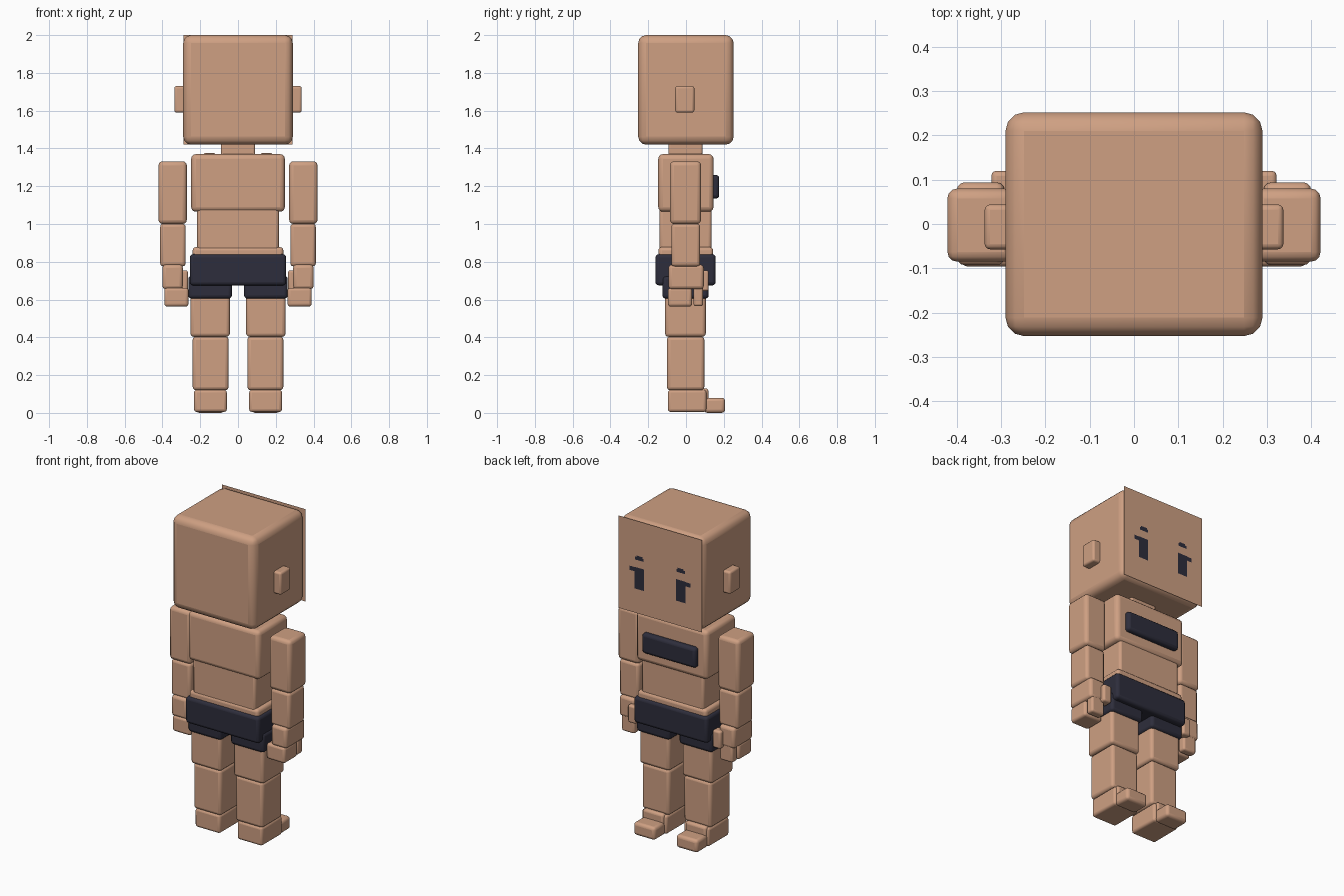
import bpy
import bmesh

if "Cube" in bpy.data.objects:
    bpy.data.objects.remove(bpy.data.objects["Cube"])


def material(name, rgb):
    m = bpy.data.materials.new(name)
    m.diffuse_color = (*rgb, 1.0)
    m.use_nodes = True
    m.node_tree.nodes["Principled BSDF"].inputs["Base Color"].default_value = m.diffuse_color
    return m


skin = material("warm skin", (0.62, 0.35, 0.225))
navy = material("dark navy", (0.027, 0.027, 0.045))


def finish(bm, name, mat):
    mesh = bpy.data.meshes.new(name)
    bm.to_mesh(mesh)
    bm.free()
    mesh.materials.append(mat)
    obj = bpy.data.objects.new(name, mesh)
    bpy.context.collection.objects.link(obj)
    return obj


def block(name, x, y, z, mat=skin, bevel=0.018):
    """Rounded box given by its (min, max) range on each axis."""
    bm = bmesh.new()
    bmesh.ops.create_cube(bm, size=1.0)
    for v in bm.verts:
        v.co = [r[0] if c < 0 else r[1] for c, r in zip(v.co, (x, y, z))]
    obj = finish(bm, name, mat)
    mod = obj.modifiers.new("rounding", 'BEVEL')
    mod.width = bevel
    mod.segments = 3
    mod.limit_method = 'NONE'
    bpy.ops.object.select_all(action='DESELECT')
    obj.select_set(True)
    bpy.context.view_layer.objects.active = obj
    bpy.ops.object.shade_smooth_by_angle(angle=0.6)


def pair(name, x, y, z, mat=skin, bevel=0.018):
    """The same block on both sides of the body."""
    block("right_" + name, x, y, z, mat, bevel)
    block("left_" + name, (-x[1], -x[0]), y, z, mat, bevel)


def panel(name, x, z, y, mat):
    """Flat rectangle facing +y."""
    bm = bmesh.new()
    corners = [(x[1], z[0]), (x[0], z[0]), (x[0], z[1]), (x[1], z[1])]
    bm.faces.new([bm.verts.new((a, y, b)) for a, b in corners])
    finish(bm, name, mat)


# Head, ears and neck
block("head", (-0.29, 0.29), (-0.253, 0.252), (1.42, 2.0), bevel=0.042)
pair("ear", (0.27, 0.337), (-0.057, 0.044), (1.59, 1.73), bevel=0.012)
block("neck", (-0.09, 0.09), (-0.093, 0.087), (1.34, 1.45), bevel=0.01)

# Flat face with brows and eyes
panel("face_panel", (-0.289, 0.289), (1.422, 2.0), 0.254, skin)
marks = [
    ("brow", (0.113, 0.172), (1.757, 1.775)),
    ("brow_top", (0.12, 0.162), (1.775, 1.784)),
    ("eye", (0.112, 0.178), (1.575, 1.71)),
    ("eyelash", (0.178, 0.212), (1.682, 1.708)),
]
for label, x, z in marks:
    panel("right_" + label, x, z, 0.257, navy)
    panel("left_" + label, (-x[1], -x[0]), z, 0.257, navy)

# Torso
block("chest", (-0.248, 0.248), (-0.147, 0.146), (1.065, 1.37), bevel=0.025)
pair("shoulder_pad", (0.12, 0.18), (-0.095, 0.085), (1.3, 1.377), bevel=0.01)
block("chest_patch", (-0.187, 0.187), (0.12, 0.176), (1.135, 1.26), navy)
block("abdomen", (-0.216, 0.216), (-0.14, 0.135), (0.85, 1.085), bevel=0.015)
block("waist", (-0.24, 0.24), (-0.146, 0.144), (0.78, 0.878))

# Shorts
block("shorts", (-0.255, 0.255), (-0.162, 0.157), (0.675, 0.84), navy)
pair("shorts_leg", (0.032, 0.263), (-0.125, 0.12), (0.605, 0.725), navy)

# Arms and hands
pair("upper_arm", (0.271, 0.421), (-0.085, 0.08), (1.0, 1.332), bevel=0.022)
pair("forearm", (0.277, 0.412), (-0.078, 0.075), (0.775, 1.002))
pair("palm", (0.292, 0.4), (-0.093, 0.094), (0.655, 0.785))
pair("fingers", (0.262, 0.39), (-0.096, 0.032), (0.563, 0.662), bevel=0.015)
pair("index_finger", (0.295, 0.385), (0.04, 0.09), (0.565, 0.68), bevel=0.012)
pair("thumb", (0.265, 0.322), (0.06, 0.12), (0.645, 0.755), bevel=0.012)

# Legs and feet
pair("thigh", (0.043, 0.252), (-0.111, 0.105), (0.403, 0.68))
pair("shin", (0.05, 0.24), (-0.101, 0.097), (0.12, 0.405))
pair("foot", (0.059, 0.233), (-0.096, 0.108), (0.005, 0.122), bevel=0.015)
pair("instep", (0.075, 0.22), (0.0, 0.119), (0.02, 0.13), bevel=0.015)
pair("toe", (0.073, 0.222), (0.095, 0.207), (0.0, 0.08))
